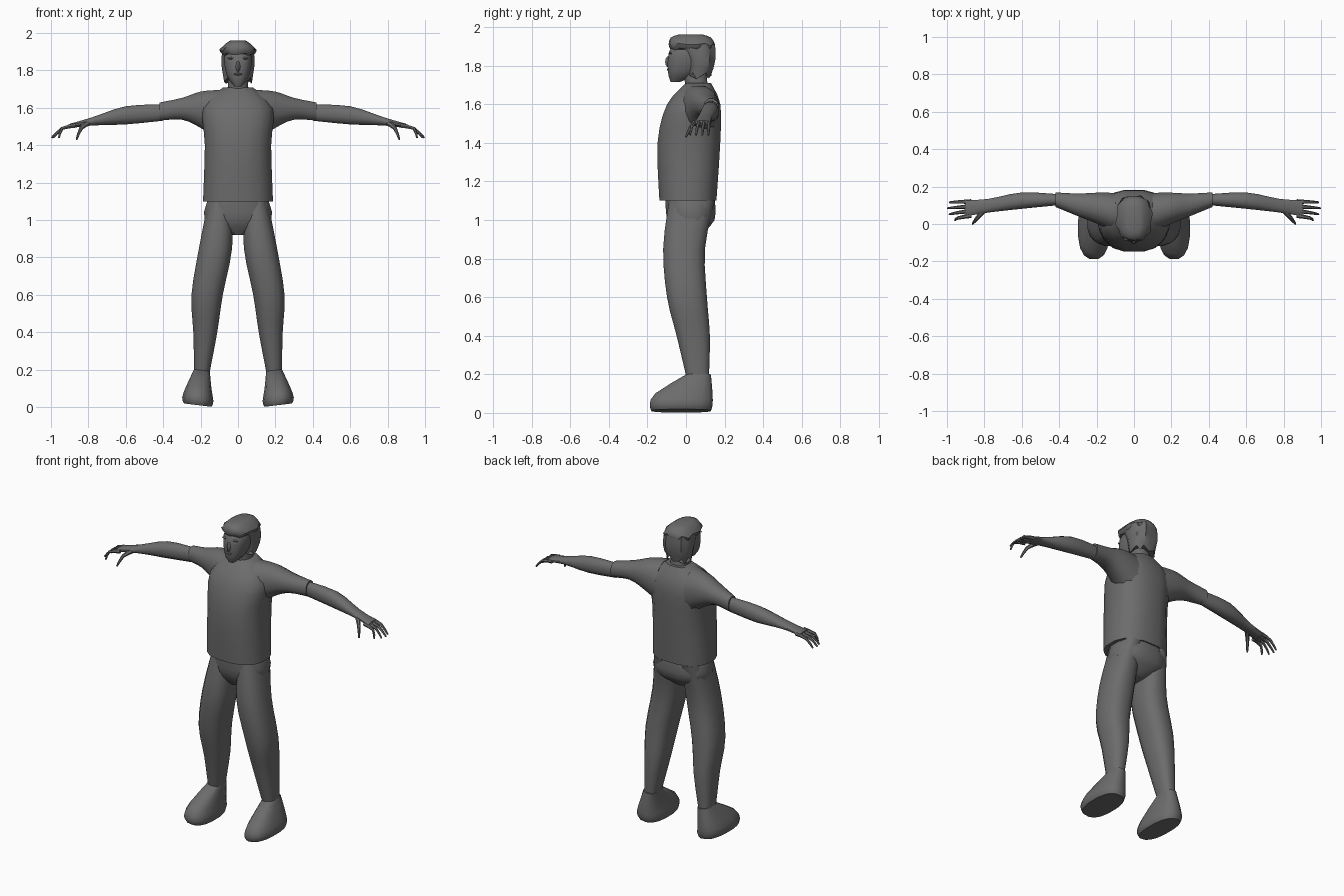
import bpy, bmesh, math
from mathutils import Vector

cube = bpy.data.objects.get("Cube")
if cube:
    bpy.data.objects.remove(cube)

grey = bpy.data.materials.new("plain grey")
grey.use_nodes = True
grey.diffuse_color = (0.15, 0.15, 0.15, 1)
grey.node_tree.nodes["Principled BSDF"].inputs["Base Color"].default_value = grey.diffuse_color


def finish(name, bm, angle=40):
    """Turn a bmesh into a softly shaded grey object."""
    bmesh.ops.recalc_face_normals(bm, faces=bm.faces)
    mesh = bpy.data.meshes.new(name)
    bm.to_mesh(mesh)
    bm.free()
    obj = bpy.data.objects.new(name, mesh)
    bpy.context.collection.objects.link(obj)
    mesh.materials.append(grey)
    bpy.ops.object.select_all(action="DESELECT")
    obj.select_set(True)
    bpy.context.view_layer.objects.active = obj
    bpy.ops.object.shade_smooth_by_angle(angle=math.radians(angle))


def skin_rings(name, rings):
    """Bridge equal-sized rings of points and cap both ends."""
    bm = bmesh.new()
    rows = [[bm.verts.new(point) for point in ring] for ring in rings]
    for low, high in zip(rows, rows[1:]):
        for i in range(len(low)):
            bm.faces.new((low[i - 1], low[i], high[i], high[i - 1]))
    bm.faces.new(rows[0])
    bm.faces.new(rows[-1])
    finish(name, bm)


def flow(keys, steps):
    """Smoothly fill in rows between the key rows."""
    keys = [Vector(key) for key in keys]
    rows = []
    for i in range(len(keys) - 1):
        start, end = keys[i], keys[i + 1]
        before = keys[max(i - 1, 0)]
        after = keys[min(i + 2, len(keys) - 1)]
        for step in range(steps):
            t = step / steps
            slope_in, slope_out = (end - before) / 2, (after - start) / 2
            ease = t * t * (3 - 2 * t)
            rows.append(start.lerp(end, ease) + slope_in * t * (1 - t) ** 2
                        - slope_out * t * t * (1 - t))
    return rows + [keys[-1]]


def oval(a_low, a_high, b_low, b_high, sides, power):
    """Rounded box outline between two pairs of limits."""
    outline = []
    for i in range(sides):
        turn = math.tau * (i + 0.5) / sides
        c, s = math.cos(turn), math.sin(turn)
        u = (1 + math.copysign(abs(c) ** power, c)) / 2
        v = (1 + math.copysign(abs(s) ** power, s)) / 2
        outline.append((a_low + u * (a_high - a_low), b_low + v * (b_high - b_low)))
    return outline


def upright(name, keys, side=1, sides=16, steps=3, power=0.8, change=None):
    """Keys hold height, x limits and y limits."""
    rings = []
    for z, *limits in flow(keys, steps):
        ring = [Vector((side * x, y, z)) for x, y in oval(*limits, sides, power)]
        if change:
            for i, point in enumerate(ring):
                change(i, point)
        rings.append(ring)
    skin_rings(name, rings)


def centred(name, keys, **options):
    """Keys hold height, half width and y limits."""
    upright(name, [(z, -half, half, front, back) for z, half, front, back in keys], **options)


def sideways(name, keys, side):
    """Keys hold x, y limits and z limits."""
    skin_rings(name, [[(side * x, y, z) for y, z in oval(*limits, 12, 0.9)]
                      for x, *limits in flow(keys, 3)])


def finger(name, path, thick, thin, side):
    points = flow([(side * x, y, z) for x, y, z in path], 2)
    last = len(points) - 1
    rings = []
    for k, point in enumerate(points):
        along = points[min(k + 1, last)] - points[max(k - 1, 0)]
        turn = along.to_track_quat("Z", "Y")
        radius = thick + (thin - thick) * k / last
        rings.append([point + turn @ Vector((radius * math.cos(math.tau * i / 6),
                                             radius * math.sin(math.tau * i / 6), 0))
                      for i in range(6)])
    skin_rings(name, rings)


def bead(name, place, size):
    """Stretched ball for a facial feature."""
    bm = bmesh.new()
    bmesh.ops.create_uvsphere(bm, u_segments=10, v_segments=6, radius=1)
    bmesh.ops.scale(bm, vec=size, verts=bm.verts)
    bmesh.ops.translate(bm, vec=place, verts=bm.verts)
    finish(name, bm)


# Shirt body, hips and neck
centred("shirt", [(1.1, .19, -.14, .16), (1.4, .18, -.15, .18),
                  (1.6, .19, -.1, .18), (1.71, .08, 0, .13)])
centred("trouser_hips", [(.92, .03, -.06, .07), (1, .18, -.1, .15), (1.12, .16, -.11, .15)])
centred("neck", [(1.66, .06, 0, .12), (1.8, .05, -.02, .1)], sides=12)

# Head with nose and mouth
centred("head", [(1.715, .02, -.08, -.03), (1.77, .06, -.095, .07),
                 (1.87, .075, -.09, .11), (1.94, .04, -.04, .07)])
bead("nose", (0, -.09, 1.82), (.013, .018, .03))
bead("mouth", (0, -.09, 1.78), (.024, .01, .007))


# Hair: swept cap and ragged lower locks
def ragged_edge(i, point):
    if point.z < 1.92:
        point.z += .008 * math.sin(i * 2.4)
        point.x += .007 * math.cos(i * 3.1)


def ragged_tips(i, point):
    if point.z < 1.78:
        point.z += .02 * math.sin(i * 2.5)
    else:
        point.y += .006 * math.sin(i * 2.5)


centred("hair_cap", [(1.885, .08, -.08, .14), (1.91, .095, -.09, .15),
                     (1.945, .065, -.08, .13), (1.96, .04, -.04, .09)],
        sides=18, steps=2, change=ragged_edge)
centred("hair_locks", [(1.75, .075, .01, .13), (1.83, .09, 0, .15), (1.91, .085, -.05, .15)],
        sides=18, steps=2, change=ragged_tips)

for label, side in (("left", 1), ("right", -1)):
    bead(label + "_eye", (side * .033, -.078, 1.843), (.014, .01, .009))
    bead(label + "_brow", (side * .035, -.08, 1.865), (.022, .009, .006))

    # Sleeve, bare arm and palm
    sideways(label + "_sleeve", [(.1, -.05, .17, 1.42, 1.7), (.2, 0, .17, 1.49, 1.69),
                                 (.3, .04, .165, 1.535, 1.655), (.42, .09, .17, 1.53, 1.63)], side)
    sideways(label + "_arm", [(.4, .1, .16, 1.53, 1.62), (.6, .08, .17, 1.51, 1.61),
                              (.78, .06, .135, 1.505, 1.55), (.9, .04, .13, 1.49, 1.515)], side)

    # Four spread fingers and a thumb
    for k in range(4):
        root, tip = .045 + .025 * k, .02 + .032 * k
        reach = .997 - .01 * (k - 2) ** 2
        finger(f"{label}_finger_{k + 1}",
               [(.87, root, 1.505), (.94, (root + tip) / 2, 1.49), (reach, tip, 1.44)],
               .013, .005, side)
    finger(label + "_thumb", [(.8, .075, 1.52), (.84, .03, 1.49), (.863, 0, 1.43)],
           .016, .005, side)

    # Trouser leg and ankle
    upright(label + "_trouser_leg", [(.19, .15, .235, 0, .12), (.4, .11, .24, -.05, .125),
                                     (.6, .08, .25, -.1, .11), (.85, .03, .21, -.12, .1),
                                     (1.1, .03, .16, -.09, .15)], side)
    upright(label + "_ankle", [(.12, .16, .225, .02, .11), (.21, .16, .225, .02, .11)],
            side, sides=12, steps=1)

    # Shoe with its sole rolled toward the inner edge
    def roll(i, point):
        point.z += (abs(point.x) - .21) * .12

    upright(label + "_shoe", [(.01, .14, .29, -.18, .13), (.04, .13, .3, -.19, .14),
                              (.1, .14, .28, -.16, .14), (.2, .15, .235, 0, .13)],
            side, steps=2, change=roll)
